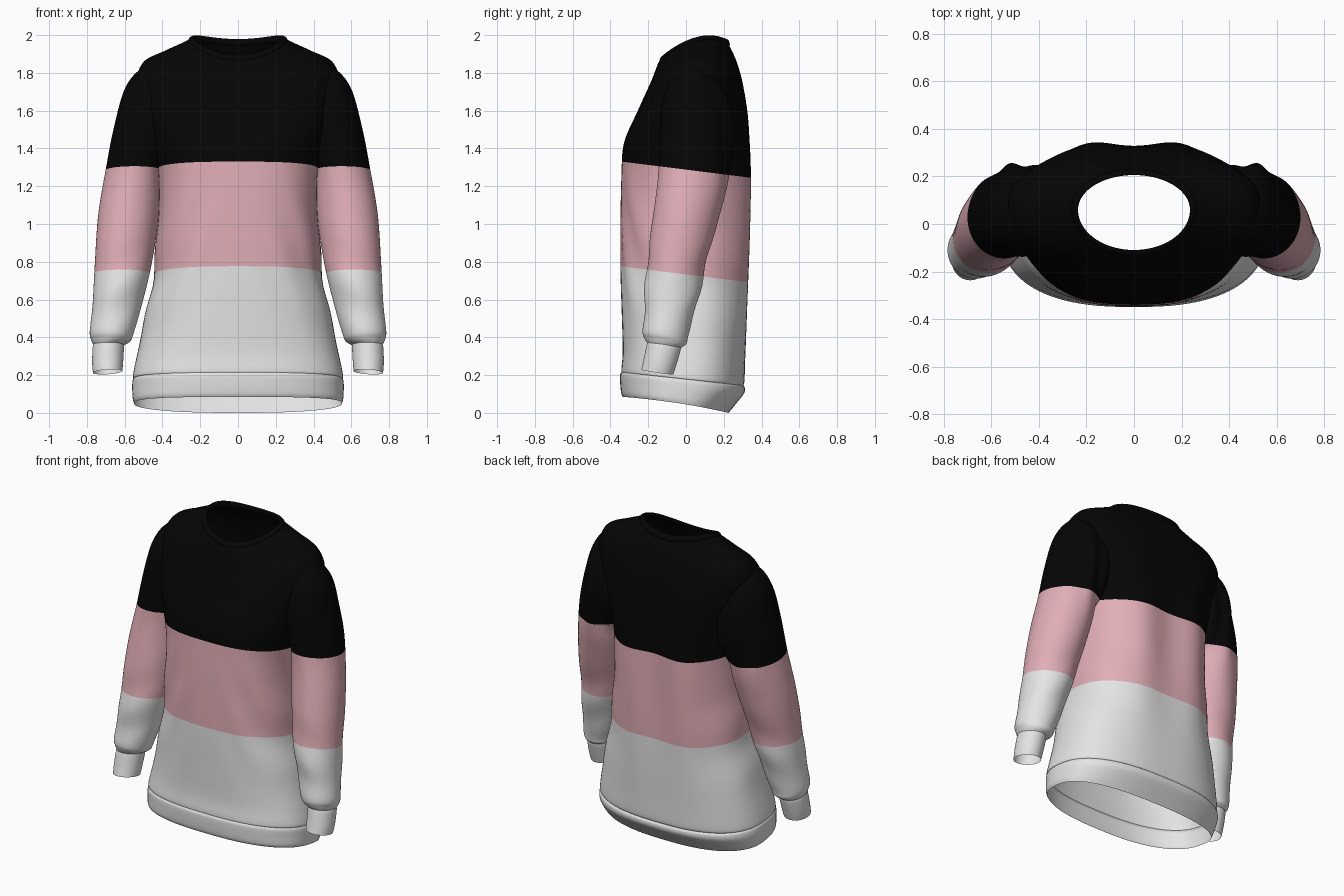
import bpy, bmesh, math
from mathutils import Vector


def material(name, rgb):
    m = bpy.data.materials.new(name)
    m.diffuse_color = (*rgb, 1)
    return m


MATS = [material("black_knit", (0.0016, 0.0016, 0.0016)),
        material("pink_knit", (0.75, 0.42, 0.47)),
        material("light_grey_knit", (0.78, 0.78, 0.78))]

# Colour borders: planes dropping slightly towards the back
SLOPE = 0.125
BORDERS = (1.288, 0.733)


def spline(keys, steps):
    """Catmull-Rom through the key rings."""
    out = []
    n = len(keys)
    for i in range(n - 1):
        quad = [keys[max(i - 1, 0)], keys[i], keys[i + 1], keys[min(i + 2, n - 1)]]
        for k in range(steps):
            u = k / steps
            out.append([0.5 * (2 * b + (c - a) * u + (2 * a - 5 * b + 4 * c - d) * u * u
                               + (3 * b - a - 3 * c + d) * u ** 3)
                        for a, b, c, d in zip(*quad)])
    out.append(list(keys[-1]))
    return out


def loft(name, keys, point, steps=6, sides=96, side=1):
    """Open tube through key rings, striped by height."""
    bm = bmesh.new()
    rings = []
    for key in spline(keys, steps):
        ring = []
        for j in range(sides):
            p = point(key, 2 * math.pi * j / sides)
            ring.append(bm.verts.new((p.x * side, p.y, p.z)))
        rings.append(ring)
    for r0, r1 in zip(rings, rings[1:]):
        for j in range(sides):
            k = (j + 1) % sides
            bm.faces.new((r0[j], r0[k], r1[k], r1[j]))
    for z in BORDERS:
        bmesh.ops.bisect_plane(bm, geom=bm.verts[:] + bm.edges[:] + bm.faces[:], dist=1e-5,
                               plane_co=(0, 0, z), plane_no=(0, SLOPE, 1))
    bmesh.ops.recalc_face_normals(bm, faces=bm.faces[:])
    for f in bm.faces:
        c = f.calc_center_median()
        h = c.z + SLOPE * c.y
        f.material_index = sum(h < z for z in BORDERS)
        f.smooth = True
    me = bpy.data.meshes.new(name)
    bm.to_mesh(me)
    bm.free()
    for m in MATS:
        me.materials.append(m)
    ob = bpy.data.objects.new(name, me)
    bpy.context.collection.objects.link(ob)
    return ob


def power(v, e):
    return math.copysign(abs(v) ** e, v)


def bell(v, centre, width):
    return math.exp(-((v - centre) / width) ** 2)


# Torso rings: half width, front y, back y, middle y, front z, side z, back z, squareness
def torso_point(k, t):
    a, yf, yb, ym, zf, zs, zb, n = k
    c, s = math.cos(t), math.sin(t)
    q = power(s, 2 / n)
    y = ym + q * ((yb - ym) if s > 0 else (ym - yf))
    z = zs + q * (zb - zf) / 2 + s * s * ((zf + zb) / 2 - zs)
    return Vector((a * power(c, 2 / n), y, z))


def torso_folds(k, t):
    p = torso_point(k, t)
    s = math.sin(t)
    if s > 0:   # long soft folds down the back
        p.y -= s * 0.018 * math.cos(14 * p.x) * bell(p.z, 1.1, 0.5)
    else:       # diagonal folds from the armpits
        edge = min(1, abs(p.x) / 0.35) ** 2
        p.y -= s * edge * 0.014 * math.sin(30 * abs(p.x) + 13 * p.z) * bell(p.z, 0.9, 0.3)
    p.x += 0.008 * math.cos(t) * math.sin(16 * p.z + 5 * p.y) * bell(p.z, 0.7, 0.3)
    return p


loft("torso", [
    (0.553, -0.341, 0.303, -0.02, 0.215, 0.18, 0.145, 2.5),
    (0.556, -0.342, 0.31, -0.02, 0.235, 0.20, 0.17, 2.5),
    (0.535, -0.335, 0.315, -0.01, 0.33, 0.31, 0.29, 2.5),
    (0.49, -0.34, 0.325, 0, 0.52, 0.51, 0.5, 2.5),
    (0.447, -0.347, 0.335, 0, 0.75, 0.75, 0.75, 2.5),
    (0.425, -0.347, 0.342, 0, 1.0, 1.0, 1.0, 2.5),
    (0.42, -0.342, 0.345, 0, 1.25, 1.25, 1.25, 2.6),
    (0.45, -0.328, 0.338, 0.01, 1.43, 1.43, 1.43, 2.7),
    (0.495, -0.255, 0.325, 0.03, 1.6, 1.6, 1.6, 2.8),
    (0.535, -0.187, 0.30, 0.06, 1.75, 1.755, 1.755, 2.5),
    (0.50, -0.165, 0.275, 0.07, 1.805, 1.858, 1.845, 2.2),
    (0.40, -0.152, 0.255, 0.07, 1.84, 1.91, 1.895, 2.0),
    (0.31, -0.145, 0.24, 0.07, 1.857, 1.95, 1.925, 2.0),
    (0.262, -0.138, 0.23, 0.07, 1.868, 1.972, 1.945, 2.0)], torso_folds)

# Hem band
loft("hem_band", [
    (0.55, -0.335, 0.225, -0.03, 0.085, 0.05, 0.0, 2.5),
    (0.557, -0.343, 0.262, -0.03, 0.105, 0.075, 0.045, 2.5),
    (0.56, -0.348, 0.305, -0.02, 0.15, 0.125, 0.10, 2.5),
    (0.559, -0.349, 0.312, -0.02, 0.20, 0.165, 0.13, 2.5),
    (0.553, -0.341, 0.303, -0.02, 0.215, 0.18, 0.145, 2.5)], torso_point)

# Neck band, rolled over the edge
loft("neck_band", [
    (0.263, -0.138, 0.23, 0.07, 1.866, 1.970, 1.943, 2),
    (0.26, -0.138, 0.232, 0.07, 1.876, 1.98, 1.955, 2),
    (0.247, -0.124, 0.223, 0.065, 1.892, 1.99, 1.975, 2),
    (0.236, -0.11, 0.207, 0.06, 1.895, 1.987, 1.977, 2),
    (0.238, -0.112, 0.208, 0.06, 1.875, 1.96, 1.95, 2)], torso_point)


# Sleeve rings: inner x, inner z, outer x, outer z, middle y, half depth
def sleeve_point(k, t):
    xi, zi, xo, zo, yc, hy = k
    c, s = math.cos(t), math.sin(t)
    u = 0.5 + 0.5 * c
    return Vector((xi + (xo - xi) * u, yc + hy * s, zi + (zo - zi) * u - 0.15 * hy * s))


def sleeve_folds(k, t):
    p = sleeve_point(k, t)
    s = math.sin(t)
    p.y += max(s, 0) * 0.014 * math.sin(48 * p.x + 1.5) * bell(p.z, 1.5, 0.22)
    p.y += s * 0.008 * math.sin(22 * p.z + 9 * p.x) * bell(p.z, 0.65, 0.25)
    return p


for label, side in (("right", 1), ("left", -1)):
    loft("sleeve_" + label, [
        (0.36, 1.28, 0.40, 1.80, 0.06, 0.16),
        (0.395, 1.24, 0.50, 1.825, 0.06, 0.195),
        (0.407, 1.21, 0.595, 1.725, 0.055, 0.192),
        (0.407, 1.18, 0.655, 1.52, 0.045, 0.187),
        (0.41, 1.11, 0.70, 1.29, 0.03, 0.18),
        (0.43, 0.95, 0.74, 1.05, -0.01, 0.167),
        (0.465, 0.75, 0.758, 0.79, -0.055, 0.15),
        (0.515, 0.55, 0.77, 0.57, -0.085, 0.135),
        (0.553, 0.42, 0.785, 0.43, -0.11, 0.12),
        (0.57, 0.38, 0.777, 0.385, -0.11, 0.11),
        (0.605, 0.36, 0.765, 0.36, -0.115, 0.09)], sleeve_folds, sides=64, side=side)
    loft("cuff_" + label, [
        (0.605, 0.365, 0.765, 0.365, -0.115, 0.088),
        (0.604, 0.34, 0.77, 0.34, -0.12, 0.09),
        (0.608, 0.27, 0.772, 0.265, -0.138, 0.087),
        (0.612, 0.222, 0.768, 0.212, -0.152, 0.085)], sleeve_point, sides=64, side=side)
